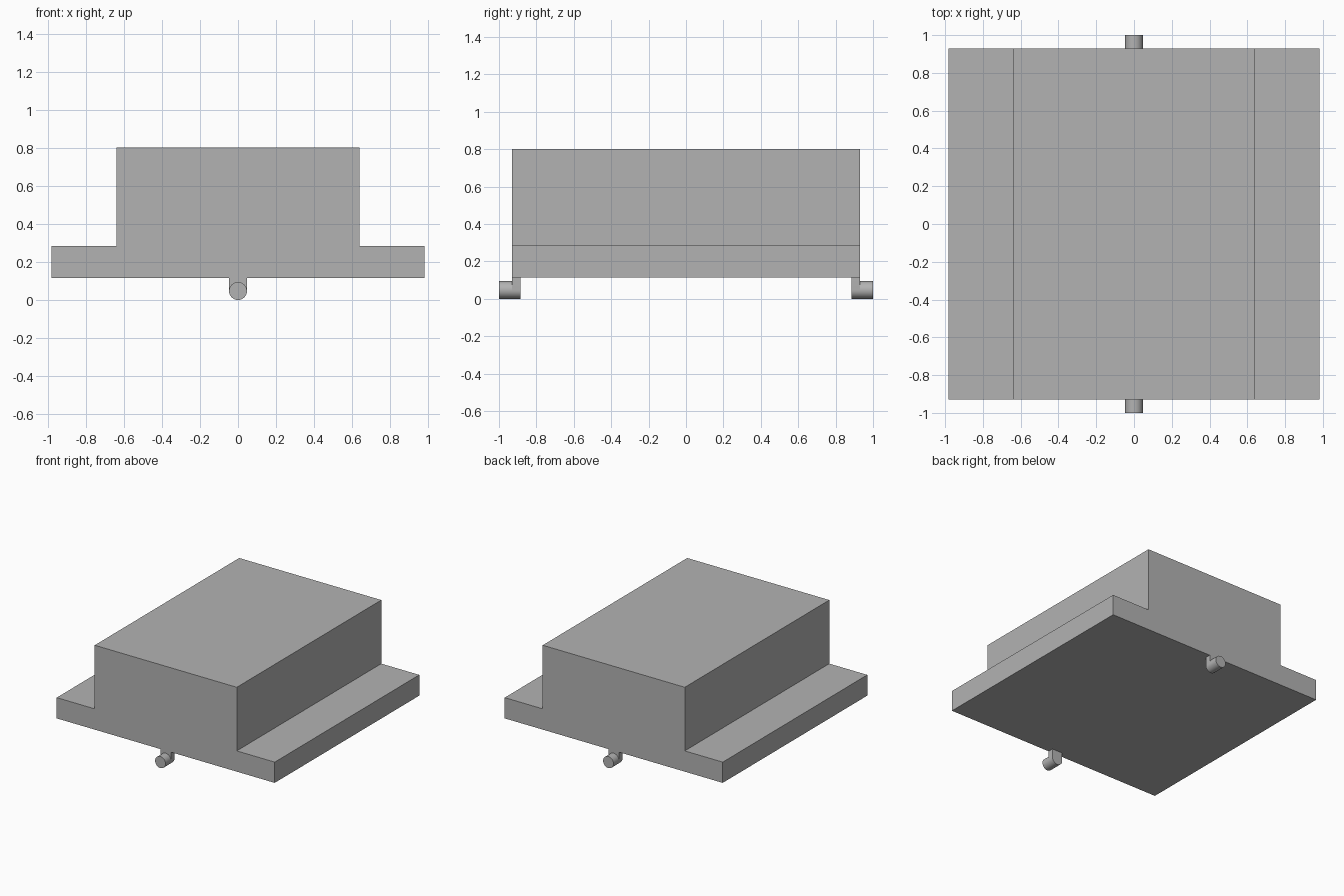
import bpy
import bmesh
from math import cos, sin, pi
from mathutils import Vector

cube = bpy.data.objects.get("Cube")
if cube:
    bpy.data.objects.remove(cube, do_unlink=True)

grey = bpy.data.materials.new("plain_grey")
grey.use_nodes = True
COLOUR = (0.45, 0.45, 0.45, 1)
grey.diffuse_color = COLOUR
grey.node_tree.nodes["Principled BSDF"].inputs["Base Color"].default_value = COLOUR


def extrude_profile(name, profile, y0, y1, smooth=False):
    """Extrude an (x, z) outline along y."""
    bm = bmesh.new()
    face = bm.faces.new([bm.verts.new((x, y0, z)) for x, z in profile])
    new = bmesh.ops.extrude_face_region(bm, geom=[face])["geom"]
    verts = [v for v in new if isinstance(v, bmesh.types.BMVert)]
    bmesh.ops.translate(bm, verts=verts, vec=Vector((0, y1 - y0, 0)))
    bmesh.ops.recalc_face_normals(bm, faces=bm.faces)
    mesh = bpy.data.meshes.new(name)
    bm.to_mesh(mesh)
    bm.free()
    mesh.materials.append(grey)
    obj = bpy.data.objects.new(name, mesh)
    bpy.context.collection.objects.link(obj)
    if smooth:
        bpy.ops.object.select_all(action="DESELECT")
        obj.select_set(True)
        bpy.context.view_layer.objects.active = obj
        bpy.ops.object.shade_smooth_by_angle(angle=pi / 6)
    return obj


def arc(radius, start, end, steps):
    return [(radius * cos(start + (end - start) * i / steps),
             radius + radius * sin(start + (end - start) * i / steps))
            for i in range(steps + 1)]


# Stepped body with a wide flange along each side
FLANGE, BLOCK, DEPTH = 0.982, 0.64, 0.93
BOTTOM, STEP, TOP = 0.115, 0.284, 0.802
half = [(FLANGE, BOTTOM), (FLANGE, STEP), (BLOCK, STEP), (BLOCK, TOP)]
extrude_profile("stepped_body", half + [(-x, z) for x, z in reversed(half)], -DEPTH, DEPTH)

# Round pin on a short U-shaped lug, under the front and back edges
R, LUG_INNER, PIN_END = 0.047, 0.885, 1.0
lug_outline = [(R, BOTTOM), (-R, BOTTOM)] + arc(R, pi, 2 * pi, 16)
pin_outline = arc(R, 0, 2 * pi, 32)[:-1]
for side, sign in (("front", -1), ("back", 1)):
    extrude_profile(side + "_lug", lug_outline, sign * LUG_INNER, sign * DEPTH, True)
    extrude_profile(side + "_pin", pin_outline, sign * DEPTH, sign * PIN_END, True)
